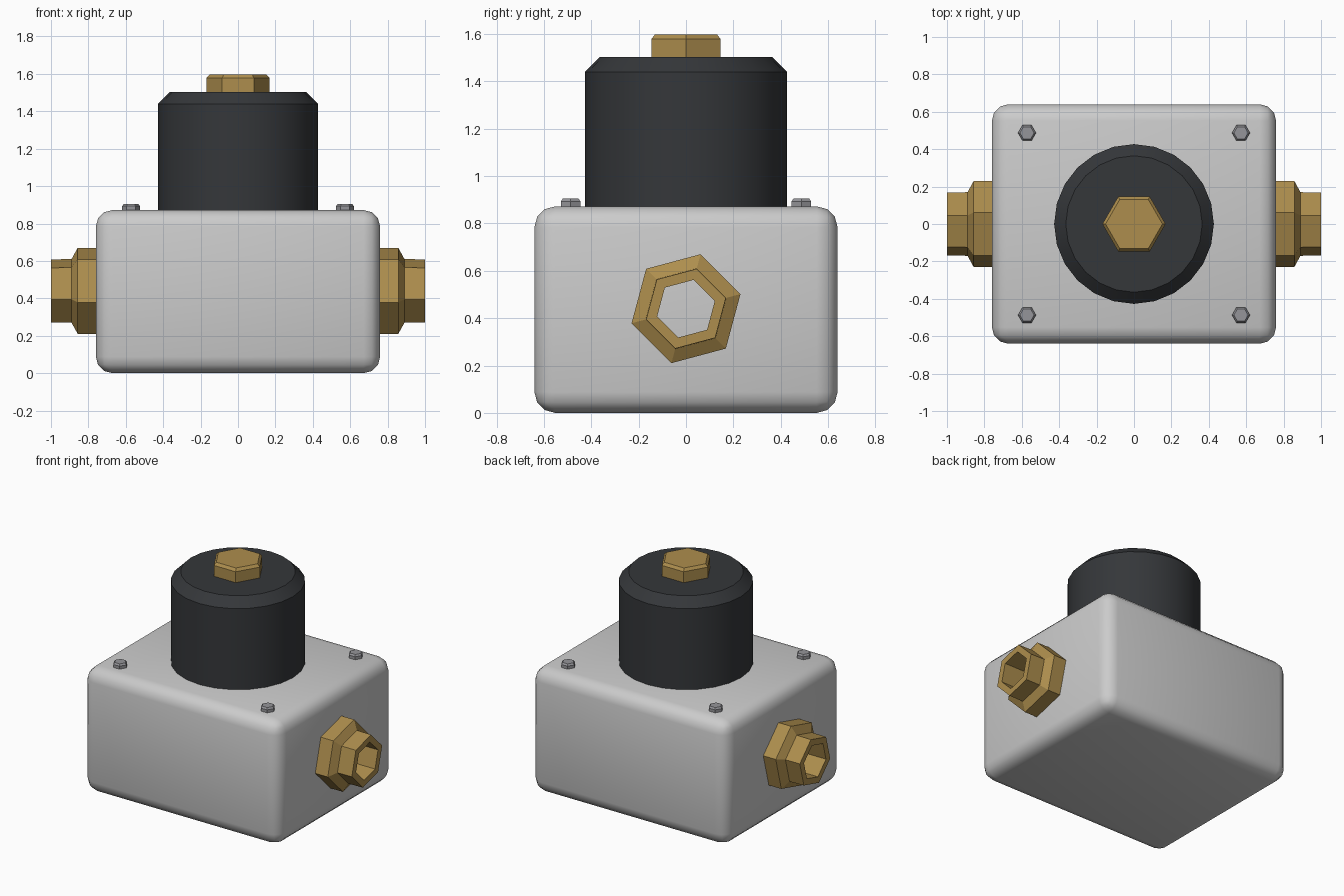
import bpy, bmesh
from math import cos, sin, tau, radians
from mathutils import Vector

if "Cube" in bpy.data.objects:
    bpy.data.objects.remove(bpy.data.objects["Cube"])


def material(name, color):
    m = bpy.data.materials.new(name)
    m.diffuse_color = (*color, 1)
    m.use_nodes = True
    m.node_tree.nodes["Principled BSDF"].inputs["Base Color"].default_value = m.diffuse_color
    return m


brass = material("brass", (0.42, 0.27, 0.075))
black = material("black_plastic", (0.035, 0.038, 0.042))
steel = material("steel", (0.3, 0.3, 0.32))


def finish(bm, name, mat=None):
    bmesh.ops.recalc_face_normals(bm, faces=bm.faces)
    mesh = bpy.data.meshes.new(name)
    bm.to_mesh(mesh)
    bm.free()
    obj = bpy.data.objects.new(name, mesh)
    bpy.context.collection.objects.link(obj)
    if mat:
        mesh.materials.append(mat)
    return obj


def smooth(obj, angle):
    bpy.ops.object.select_all(action='DESELECT')
    obj.select_set(True)
    bpy.context.view_layer.objects.active = obj
    bpy.ops.object.shade_smooth_by_angle(angle=radians(angle))


def turned(name, profile, sides, place, mat, phase=0.0, tube=False):
    """Sweep (radius, height) points around an axis; place maps to world."""
    bm = bmesh.new()
    rings = []
    for r, h in profile:
        angles = [phase + tau * i / sides for i in range(sides)]
        rings.append([bm.verts.new(place(r * cos(a), r * sin(a), h)) for a in angles])
    pairs = list(zip(rings, rings[1:]))
    if tube:
        pairs.append((rings[-1], rings[0]))
    else:
        bm.faces.new(rings[0])
        bm.faces.new(rings[-1])
    for lo, hi in pairs:
        for i in range(sides):
            j = (i + 1) % sides
            bm.faces.new((lo[i], lo[j], hi[j], hi[i]))
    return finish(bm, name, mat)


# Valve body: rounded block
bm = bmesh.new()
bmesh.ops.create_cube(bm, size=1)
for v in bm.verts:
    v.co = Vector((v.co.x * 1.52, v.co.y * 1.28, (v.co.z + 0.5) * 0.872))
bmesh.ops.bevel(bm, geom=bm.edges[:], offset=0.088, segments=3, profile=0.5,
                affect='EDGES')
smooth(finish(bm, "valve_body"), 40)


def upright(x, y):
    return lambda a, b, h: (x + a, y + b, h)


# Solenoid coil housing with chamfered top
coil = turned("coil_housing", [(0.427, 0.868), (0.427, 1.44), (0.365, 1.502)],
              24, upright(0, 0), black)
smooth(coil, 30)

# Hex nut on top of the coil
turned("top_nut", [(0.169, 1.5), (0.169, 1.578), (0.152, 1.597)], 6,
       upright(0, 0), brass)

# Corner bolts
for sx in (-1, 1):
    for sy in (-1, 1):
        turned("corner_bolt", [(0.048, 0.868), (0.048, 0.893), (0.038, 0.905)], 6,
               upright(sx * 0.572, sy * 0.487), steel)

# Mirrored hollow hex port fittings
fitting = [(0.126, 0.755), (0.238, 0.755), (0.238, 0.857), (0.176, 0.89),
           (0.174, 1.0), (0.126, 1.0)]
for side, label in ((-1, "left"), (1, "right")):
    turned(label + "_port_fitting", fitting, 6,
           lambda a, b, h: (side * h, a, 0.44 + b), brass,
           phase=radians(15), tube=True)
